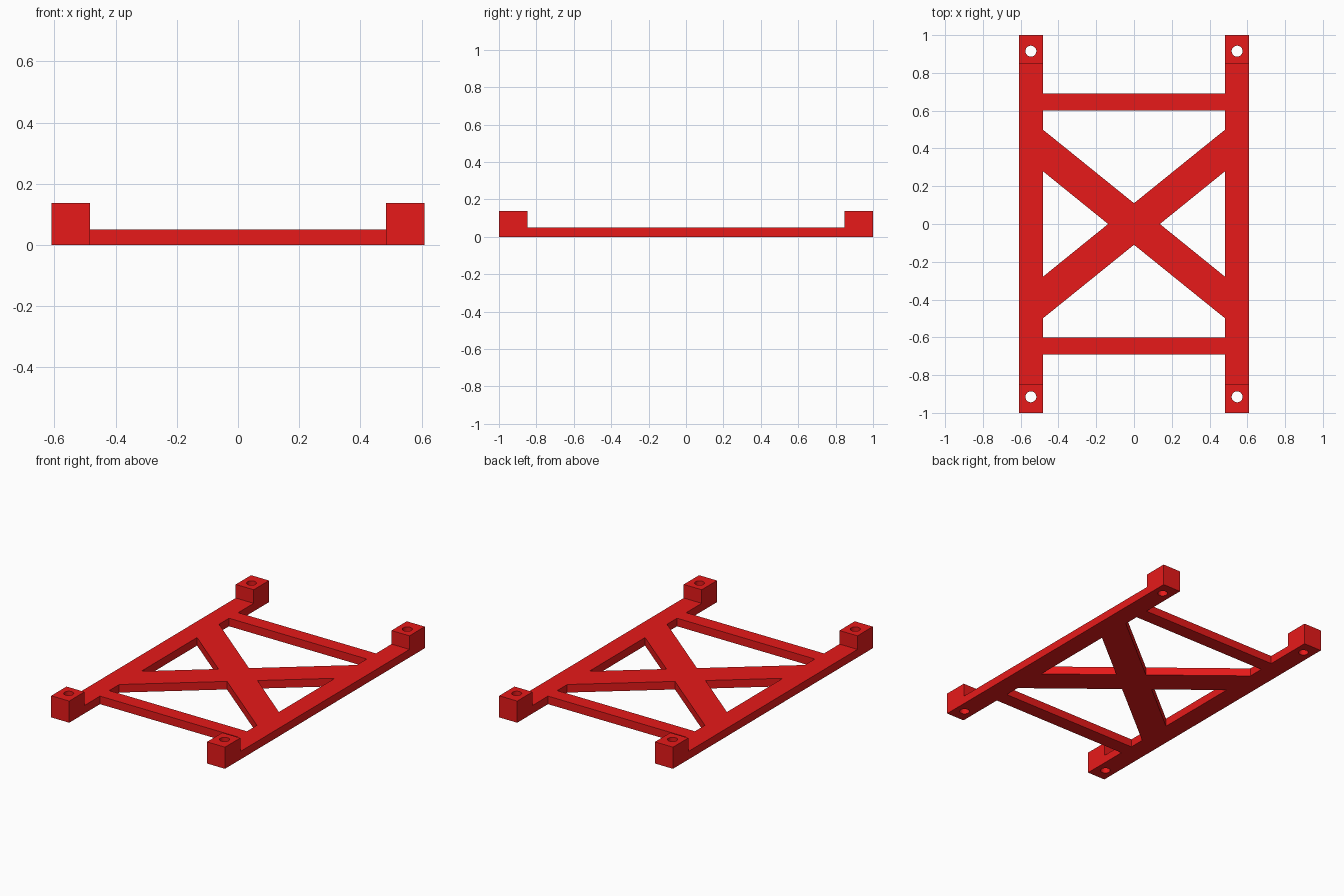
import bpy, bmesh
from mathutils import Vector

if "Cube" in bpy.data.objects:
    bpy.data.objects.remove(bpy.data.objects["Cube"])

OUT, INN = 0.609, 0.483      # outer and inner x of the side rails
T, H = 0.051, 0.137          # plate thickness, mounting block height
BLOCK = 0.847                # y where the end blocks begin

red = bpy.data.materials.new("red_paint")
red.diffuse_color = (0.8, 0.01, 0.01, 1)
red.use_nodes = True
red.node_tree.nodes["Principled BSDF"].inputs["Base Color"].default_value = red.diffuse_color


def prism(name, points, offset):
    """Extrude a closed 3D outline along an offset vector."""
    bm = bmesh.new()
    face = bm.faces.new([bm.verts.new(p) for p in points])
    ext = bmesh.ops.extrude_face_region(bm, geom=[face])
    verts = [g for g in ext["geom"] if isinstance(g, bmesh.types.BMVert)]
    bmesh.ops.translate(bm, verts=verts, vec=Vector(offset))
    bmesh.ops.recalc_face_normals(bm, faces=bm.faces)
    me = bpy.data.meshes.new(name)
    bm.to_mesh(me)
    bm.free()
    me.materials.append(red)
    ob = bpy.data.objects.new(name, me)
    bpy.context.collection.objects.link(ob)
    return ob


# Side rails with raised end blocks, drilled through for bolts
rail_profile = [(-1, 0), (1, 0), (1, H), (BLOCK, H), (BLOCK, T),
                (-BLOCK, T), (-BLOCK, H), (-1, H)]
for side, x0 in (("left", -OUT), ("right", INN)):
    rail = prism(side + "_rail", [(x0, y, z) for y, z in rail_profile],
                 (OUT - INN, 0, 0))
    for end in (-1, 1):
        bpy.ops.mesh.primitive_cylinder_add(
            vertices=32, radius=0.029, depth=0.4,
            location=(x0 + (OUT - INN) / 2, end * 0.915, H / 2))
        cutter = bpy.context.object
        cutter.name = side + "_bolt_hole_cutter"
        cutter.hide_render = True
        cutter.hide_set(True)
        mod = rail.modifiers.new("bolt_hole", "BOOLEAN")
        mod.operation = "DIFFERENCE"
        mod.solver = "EXACT"
        mod.object = cutter

# Cross bars joining the rails
for name, y0 in (("front_cross_bar", -0.692), ("back_cross_bar", 0.6)):
    prism(name, [(-INN, y0, 0), (INN, y0, 0), (INN, y0 + 0.092, 0),
                 (-INN, y0 + 0.092, 0)], (0, 0, T))

# Diagonal X brace: one outline, ends trimmed to the rails
half = [(0.137, 0), (INN, 0.28), (INN, 0.5), (0, 0.11), (-INN, 0.5), (-INN, 0.28)]
outline = half + [(-x, -y) for x, y in half]
prism("diagonal_brace", [(x, y, 0) for x, y in outline], (0, 0, T))
